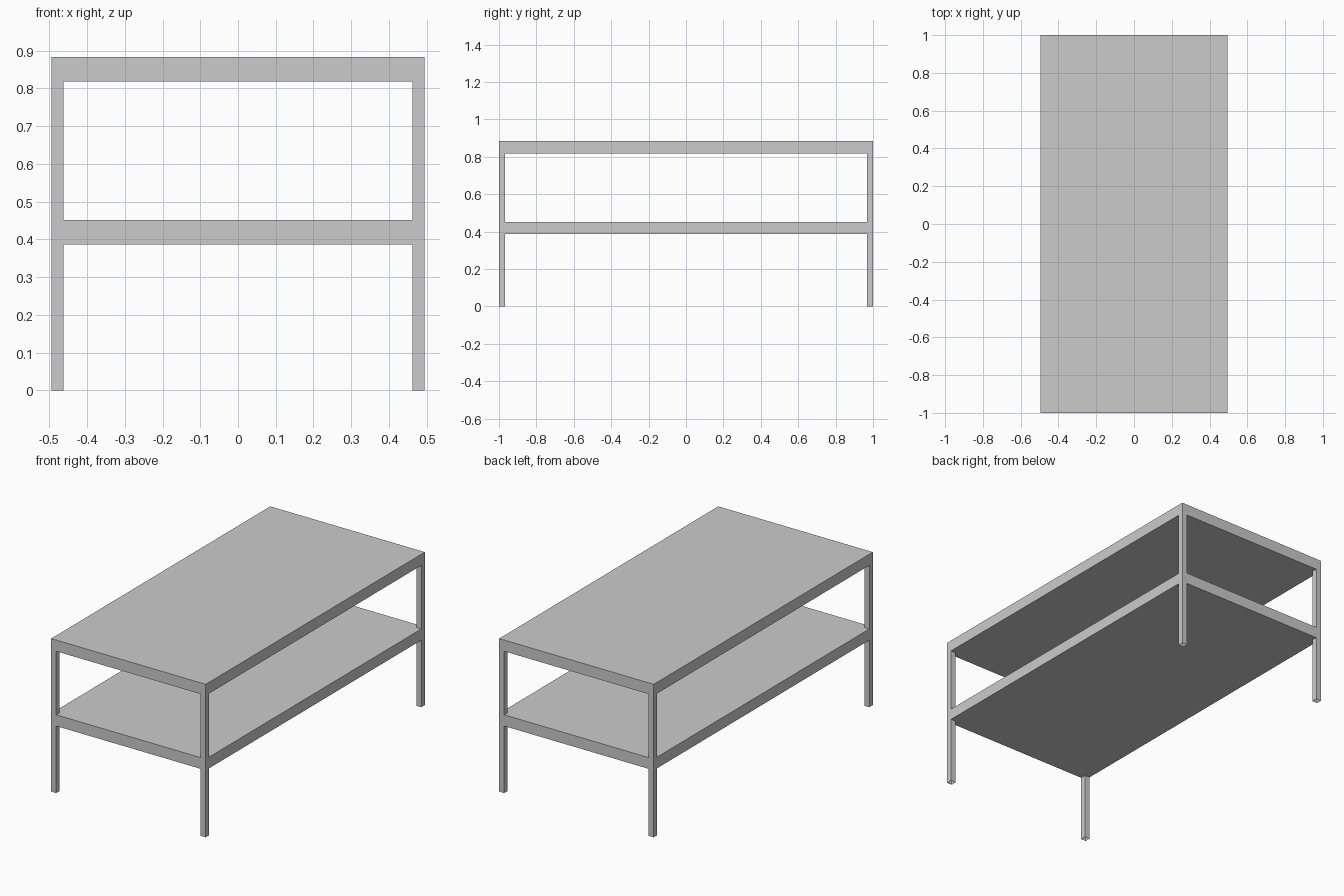
import bpy, bmesh

if "Cube" in bpy.data.objects:
    bpy.data.objects.remove(bpy.data.objects["Cube"])

HX, HY = 0.494, 1.0      # half width, half length
LEG = 0.032              # leg thickness
SHELF = (0.387, 0.452)   # shelf underside, upper side
TOP = (0.819, 0.884)     # table top underside, upper side


def prism(name, outline, z0, z1, open_bottom=False):
    """Extrude a flat outline from z0 up to z1."""
    bm = bmesh.new()
    base = bm.faces.new([bm.verts.new((x, y, z0)) for x, y in outline])
    ext = bmesh.ops.extrude_face_region(bm, geom=[base], use_keep_orig=True)
    for v in ext["geom"]:
        if isinstance(v, bmesh.types.BMVert):
            v.co.z = z1
    bmesh.ops.recalc_face_normals(bm, faces=bm.faces)
    if open_bottom:
        bmesh.ops.delete(bm, geom=[base], context='FACES_ONLY')
    mesh = bpy.data.meshes.new(name)
    bm.to_mesh(mesh)
    bm.free()
    obj = bpy.data.objects.new(name, mesh)
    bpy.context.collection.objects.link(obj)
    return obj


def rect(x0, x1, y0, y1):
    return [(x0, y0), (x1, y0), (x1, y1), (x0, y1)]


# Table top slab, flush with the outside of the legs
prism("table_top", rect(-HX, HX, -HY, HY), *TOP)

# Lower shelf, notched at the corners to fit around the legs
ix, iy = HX - LEG, HY - LEG
prism("lower_shelf", [
    (-ix, -HY), (ix, -HY), (ix, -iy), (HX, -iy), (HX, iy), (ix, iy),
    (ix, HY), (-ix, HY), (-ix, iy), (-HX, iy), (-HX, -iy), (-ix, -iy)], *SHELF)

# Four square tube legs, open at the foot
for sx, side in ((-1, "left"), (1, "right")):
    for sy, end in ((-1, "front"), (1, "back")):
        xs = sorted((sx * ix, sx * HX))
        ys = sorted((sy * iy, sy * HY))
        prism(f"{end}_{side}_leg", rect(*xs, *ys), 0, TOP[0], open_bottom=True)
